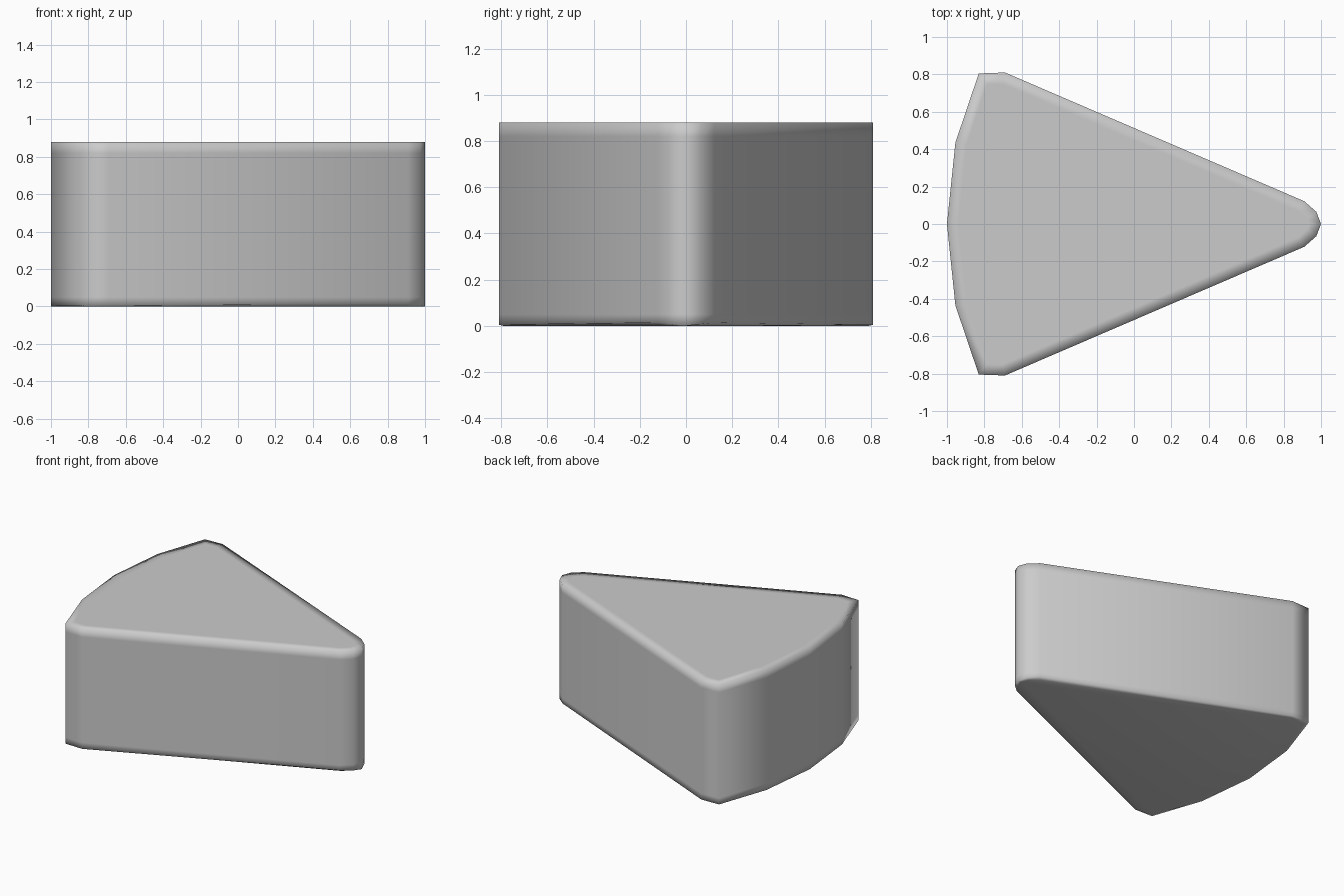
import bpy, bmesh

if "Cube" in bpy.data.objects:
    bpy.data.objects.remove(bpy.data.objects["Cube"])

HEIGHT = 0.88

# Wedge outline: half from the tip to the middle of the curved back, then mirrored
# (x, y, height of the bottom rim)
half = [(1.0, 0.0, 0.0), (0.975, 0.065, 0.008), (0.91, 0.122, 0.014),
        (-0.69, 0.81, 0.005), (-0.83, 0.805, 0.004), (-0.955, 0.435, 0.002),
        (-1.0, 0.0, 0.0)]
outline = half + [(x, -y, z) for x, y, z in reversed(half[1:-1])]
n = len(outline)

bm = bmesh.new()

# Stacked rings: bottom rim, two support loops, top rim
rings = []
for level in (None, 0.05, HEIGHT - 0.06, HEIGHT):
    rings.append([bm.verts.new((x, y, z if level is None else level)) for x, y, z in outline])

# Side walls
for low, high in zip(rings, rings[1:]):
    for i in range(n):
        j = (i + 1) % n
        bm.faces.new((low[i], low[j], high[j], high[i]))

# Top and bottom caps, each with an inset support loop
top = bm.faces.new(rings[-1])
bottom = bm.faces.new(rings[0][::-1])
bm.normal_update()
bmesh.ops.inset_region(bm, faces=[top], thickness=0.06, use_even_offset=True)
bmesh.ops.inset_region(bm, faces=[bottom], thickness=0.02, use_even_offset=True)
for v in bottom.verts:
    v.co.z = 0.0
for v in top.verts:
    v.co.z = HEIGHT

bmesh.ops.recalc_face_normals(bm, faces=bm.faces)
for f in bm.faces:
    f.smooth = True

mesh = bpy.data.meshes.new("wedge_block")
bm.to_mesh(mesh)
bm.free()
wedge = bpy.data.objects.new("wedge_block", mesh)
bpy.context.collection.objects.link(wedge)
